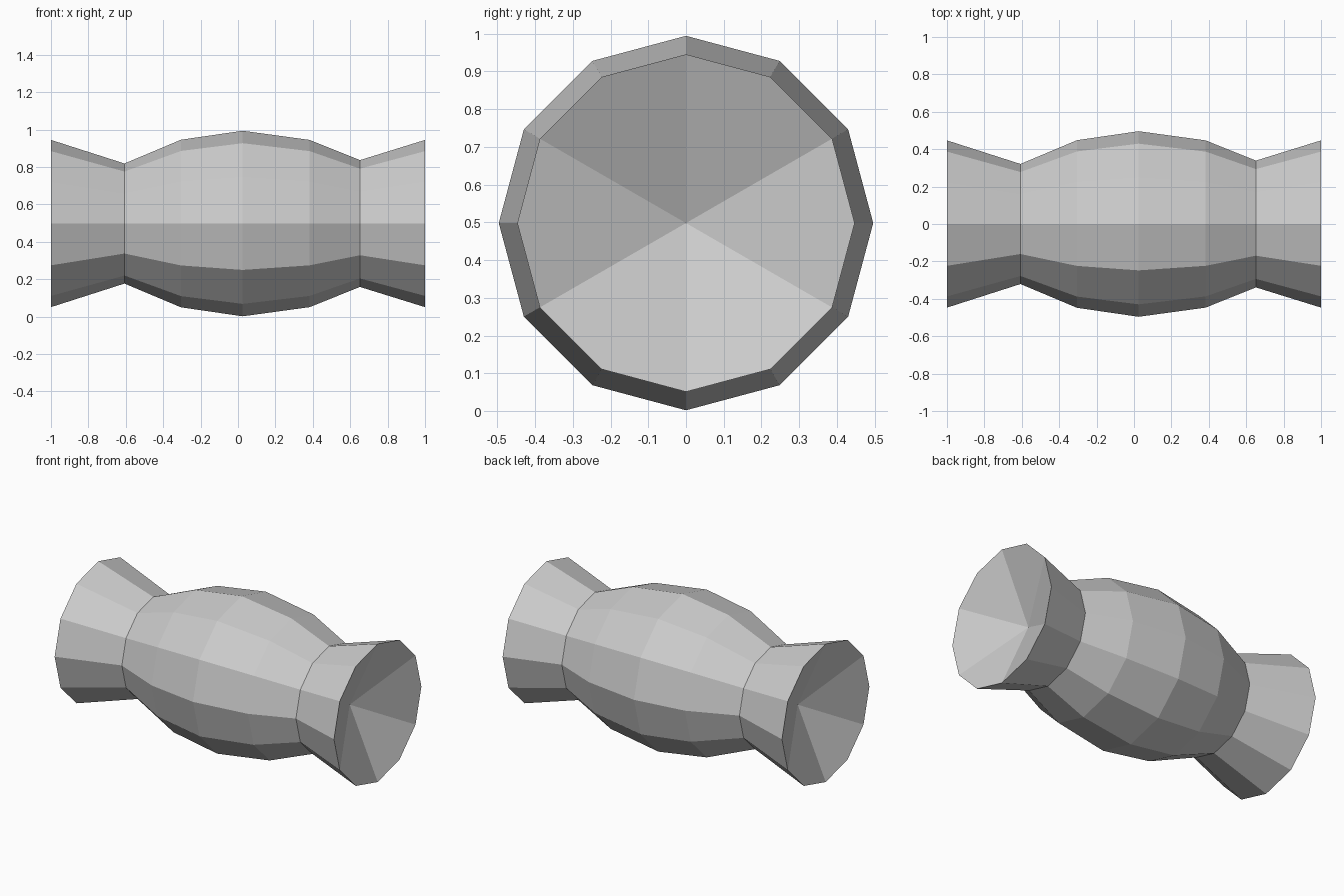
import bpy, bmesh
from math import sin, cos, pi

if "Cube" in bpy.data.objects:
    bpy.data.objects.remove(bpy.data.objects["Cube"])

SIDES = 12
CENTRE_Z = 0.498
# (x, radius) along the axis
PROFILE = [(-1.0, 0.447), (-0.607, 0.321), (-0.305, 0.448), (0.025, 0.496),
           (0.383, 0.447), (0.652, 0.339), (1.0, 0.447)]
DISH_DEPTH = 0.2

bm = bmesh.new()

# Twelve-sided rings around the x axis
rings = []
for x, r in PROFILE:
    rings.append([bm.verts.new((x, r * cos(2 * pi * i / SIDES),
                                CENTRE_Z + r * sin(2 * pi * i / SIDES)))
                  for i in range(SIDES)])

# Outer wall
for a, b in zip(rings, rings[1:]):
    for i in range(SIDES):
        j = (i + 1) % SIDES
        bm.faces.new((a[i], a[j], b[j], b[i]))

# Dished ends: six facets running in to a sunken centre point
for ring, x in ((rings[0], -1 + DISH_DEPTH), (rings[-1], 1 - DISH_DEPTH)):
    hub = bm.verts.new((x, 0, CENTRE_Z))
    for i in range(1, SIDES, 2):
        bm.faces.new((hub, ring[i], ring[(i + 1) % SIDES], ring[(i + 2) % SIDES]))

bmesh.ops.recalc_face_normals(bm, faces=bm.faces)
mesh = bpy.data.meshes.new("flared_barrel")
bm.to_mesh(mesh)
bm.free()
bpy.context.collection.objects.link(bpy.data.objects.new("flared_barrel", mesh))
